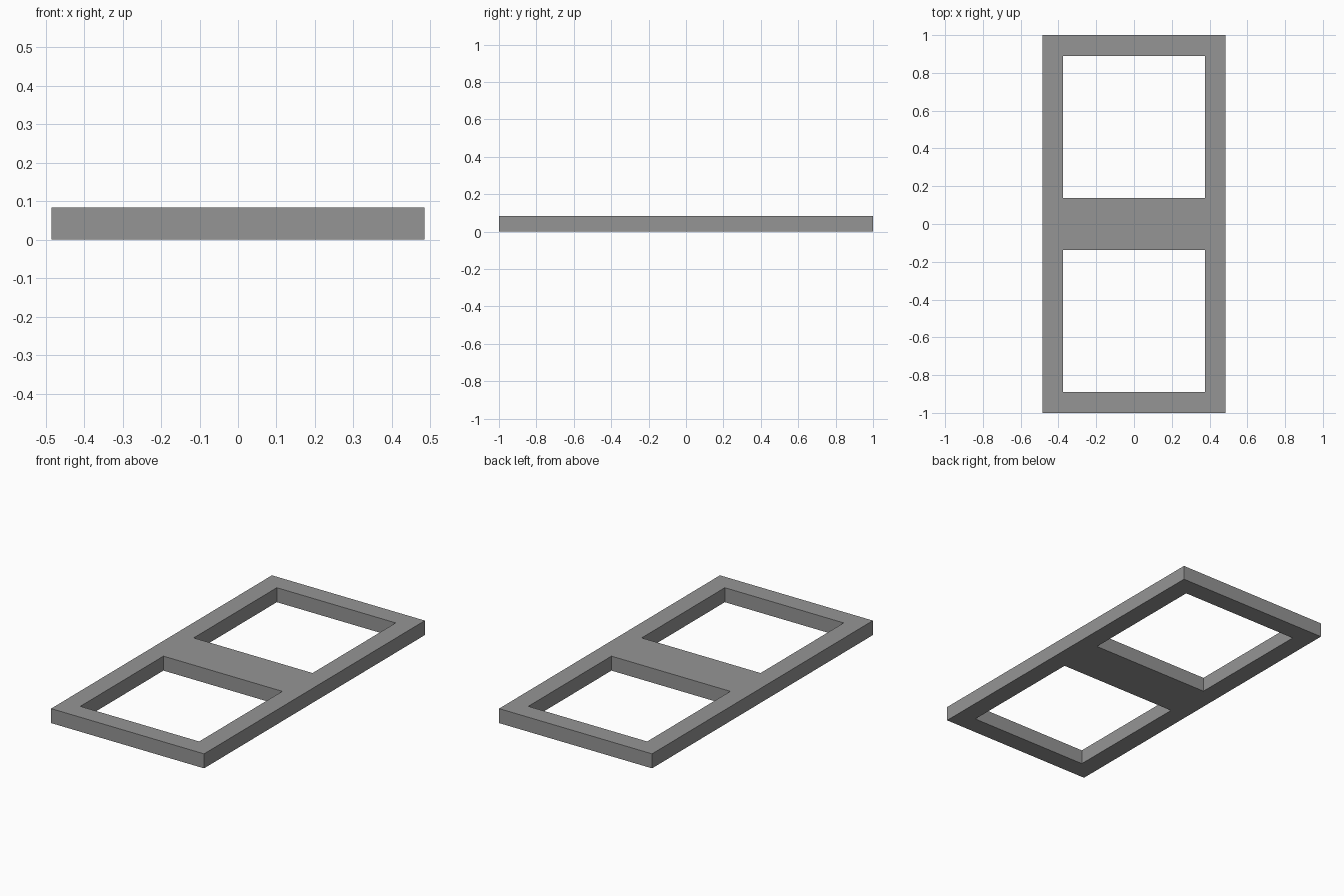
import bpy
import bmesh

if "Cube" in bpy.data.objects:
    bpy.data.objects.remove(bpy.data.objects["Cube"])

HEIGHT = 0.083
XS = (-0.485, -0.377, 0.377, 0.485)
YS = (-1.0, -0.89, -0.137, 0.137, 0.89, 1.0)
OPENINGS = {(1, 1), (1, 3)}  # grid cells left empty

grey = bpy.data.materials.new("grey")
grey.diffuse_color = (0.3, 0.3, 0.3, 1.0)
grey.use_nodes = True
grey.node_tree.nodes["Principled BSDF"].inputs["Base Color"].default_value = grey.diffuse_color

# Flat frame outline: a grid of cells with two square openings
bm = bmesh.new()
grid = [[bm.verts.new((x, y, 0)) for y in YS] for x in XS]
for i in range(len(XS) - 1):
    for j in range(len(YS) - 1):
        if (i, j) not in OPENINGS:
            bm.faces.new((grid[i][j], grid[i + 1][j],
                          grid[i + 1][j + 1], grid[i][j + 1]))

# Raise the outline into a solid slab
base = bm.faces[:]
raised = bmesh.ops.extrude_face_region(bm, geom=base, use_keep_orig=True)
top = [v for v in raised["geom"] if isinstance(v, bmesh.types.BMVert)]
bmesh.ops.translate(bm, verts=top, vec=(0, 0, HEIGHT))
bmesh.ops.recalc_face_normals(bm, faces=bm.faces)

mesh = bpy.data.meshes.new("double_window_frame")
bm.to_mesh(mesh)
bm.free()
mesh.materials.append(grey)
frame = bpy.data.objects.new("double_window_frame", mesh)
bpy.context.collection.objects.link(frame)
